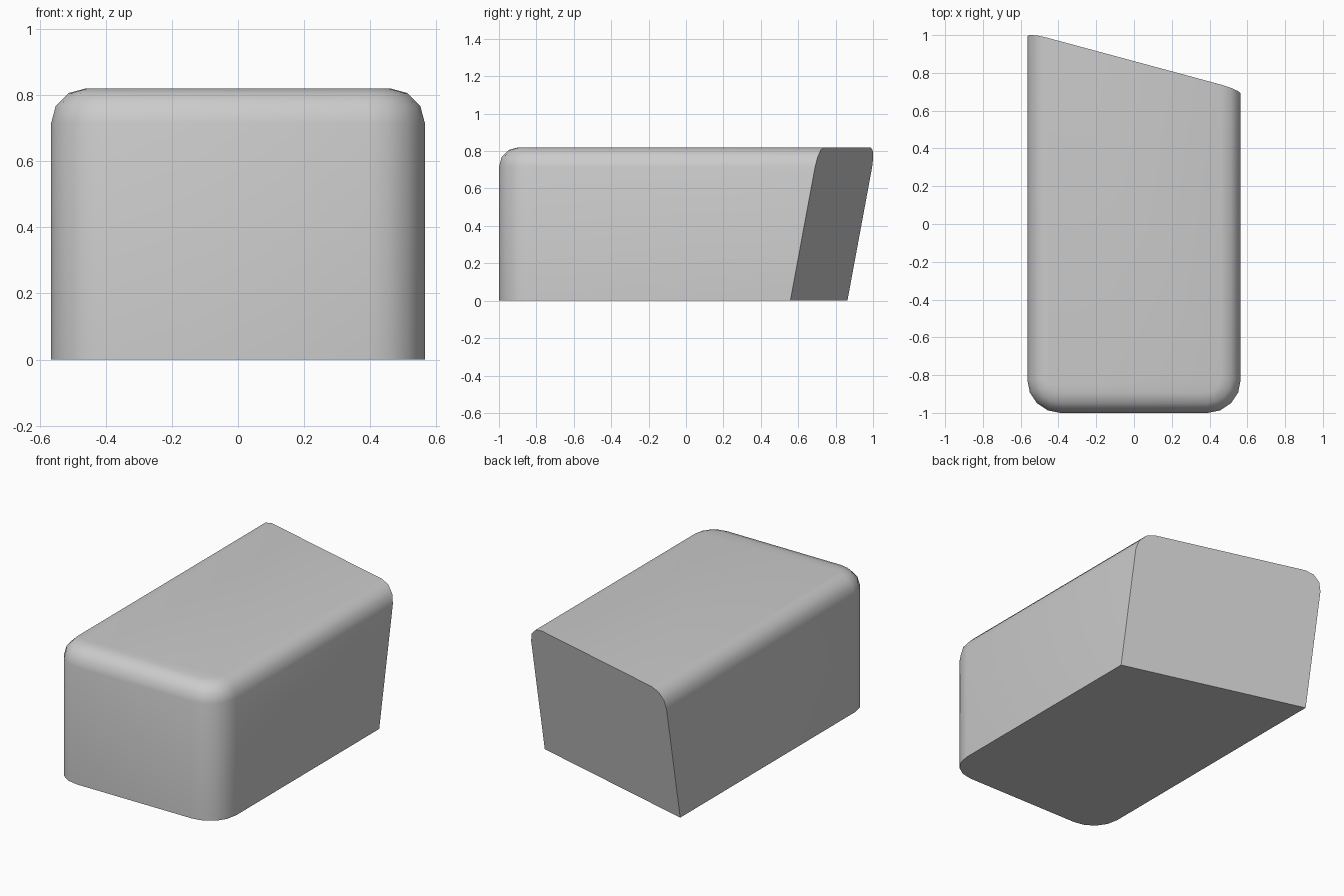
import bpy, bmesh
from mathutils import Vector

if "Cube" in bpy.data.objects:
    bpy.data.objects.remove(bpy.data.objects["Cube"])

HW, H, BACK = 0.565, 0.82, 1.4

bm = bmesh.new()
bmesh.ops.create_cube(bm, size=1)
for v in bm.verts:
    v.co = (v.co.x * 2 * HW, -1 if v.co.y < 0 else BACK, (v.co.z + 0.5) * H)

# Round the two front vertical corners
front = [e for e in bm.edges if all(v.co.y < -0.99 for v in e.verts)
         and abs(e.verts[0].co.z - e.verts[1].co.z) > 0.1]
bmesh.ops.bevel(bm, geom=front, offset=0.175, segments=4, profile=0.5,
                affect='EDGES', clamp_overlap=False)

# Round the top rim along the front and both sides
rim = [e for e in bm.edges if all(v.co.z > H - 0.001 for v in e.verts)
       and not all(v.co.y > BACK - 0.01 for v in e.verts)]
bmesh.ops.bevel(bm, geom=rim, offset=0.105, segments=3, profile=0.5,
                affect='EDGES', clamp_overlap=False)

# Slice the back with a slanted plane and cap it
cut = bmesh.ops.bisect_plane(bm, geom=bm.verts[:] + bm.edges[:] + bm.faces[:],
                             plane_co=Vector((-HW, 0.863, 0)),
                             plane_no=Vector((0.27, 1, -0.185)), clear_outer=True)
edges = [g for g in cut['geom_cut'] if isinstance(g, bmesh.types.BMEdge)]
bmesh.ops.contextual_create(bm, geom=edges)
bmesh.ops.recalc_face_normals(bm, faces=bm.faces[:])

mesh = bpy.data.meshes.new("rounded_block")
bm.to_mesh(mesh)
bm.free()
block = bpy.data.objects.new("rounded_block", mesh)
bpy.context.collection.objects.link(block)
bpy.context.view_layer.objects.active = block
block.select_set(True)
bpy.ops.object.shade_smooth_by_angle(angle=0.75)
